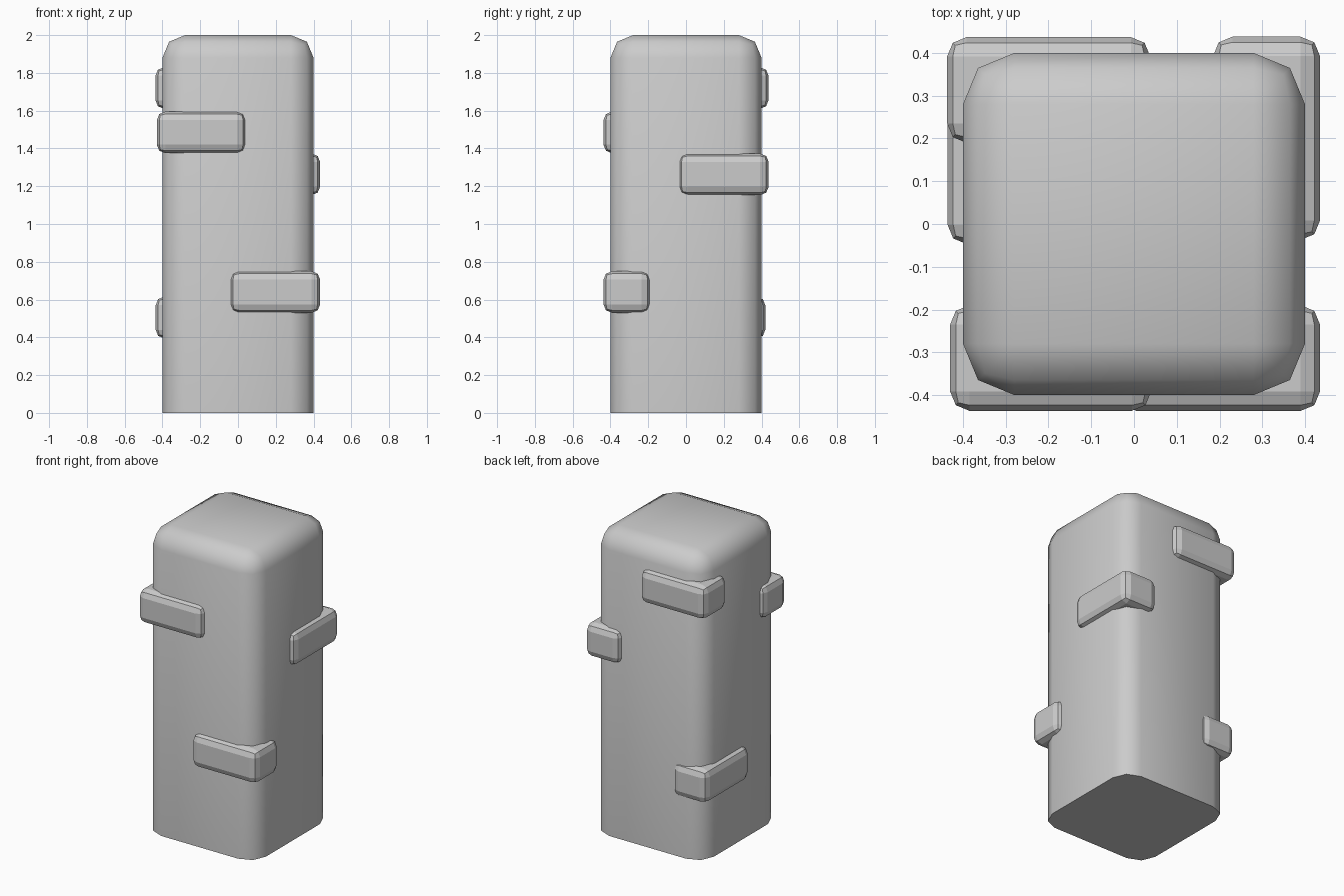
import bpy, bmesh
from mathutils import Vector

if "Cube" in bpy.data.objects:
    bpy.data.objects.remove(bpy.data.objects["Cube"])


def finish(bm, name):
    bmesh.ops.recalc_face_normals(bm, faces=bm.faces[:])
    mesh = bpy.data.meshes.new(name)
    bm.to_mesh(mesh)
    bm.free()
    obj = bpy.data.objects.new(name, mesh)
    bpy.context.collection.objects.link(obj)
    return obj


def bevel(bm, edges, width):
    bmesh.ops.bevel(bm, geom=edges, offset=width, offset_type='OFFSET',
                    segments=2, profile=0.5, affect='EDGES', clamp_overlap=True)


# Pillar: block rounded on its sides and top, sharp at the base
bm = bmesh.new()
bmesh.ops.create_cube(bm, size=1)
for v in bm.verts:
    v.co = Vector((v.co.x * 0.8, v.co.y * 0.8, (v.co.z + 0.5) * 2))
bevel(bm, [e for e in bm.edges if max(v.co.z for v in e.verts) > 1], 0.12)
pillar = finish(bm, "pillar")
bpy.context.view_layer.objects.active = pillar
pillar.select_set(True)
bpy.ops.object.shade_smooth_by_angle(angle=1.05)


# Corner brick: L-shaped block wrapped round one pillar corner
def corner_brick(name, cx, cy, end_x, end_y, z, height=0.22, thick=0.15):
    ix = cx - thick if cx > 0 else cx + thick
    iy = cy - thick if cy > 0 else cy + thick
    outline = [(cx, cy), (end_x, cy), (end_x, iy), (ix, iy), (ix, end_y), (cx, end_y)]
    bm = bmesh.new()
    base = bm.faces.new([bm.verts.new((x, y, z - height / 2)) for x, y in outline])
    top = bmesh.ops.extrude_face_region(bm, geom=[base])["geom"]
    bmesh.ops.translate(bm, vec=(0, 0, height),
                        verts=[g for g in top if isinstance(g, bmesh.types.BMVert)])
    bmesh.ops.recalc_face_normals(bm, faces=bm.faces[:])
    bevel(bm, bm.edges[:], 0.045)
    return finish(bm, name)


corner_brick("brick_front_left", -0.43, -0.437, 0.04, -0.19, 1.485)
corner_brick("brick_front_right", 0.435, -0.437, -0.04, -0.19, 0.64)
corner_brick("brick_back_right", 0.435, 0.438, 0.185, -0.037, 1.263)
corner_brick("brick_back_left_upper", -0.437, 0.437, 0.038, 0.19, 1.72)
corner_brick("brick_back_left_lower", -0.436, 0.42, -0.19, -0.047, 0.505)
